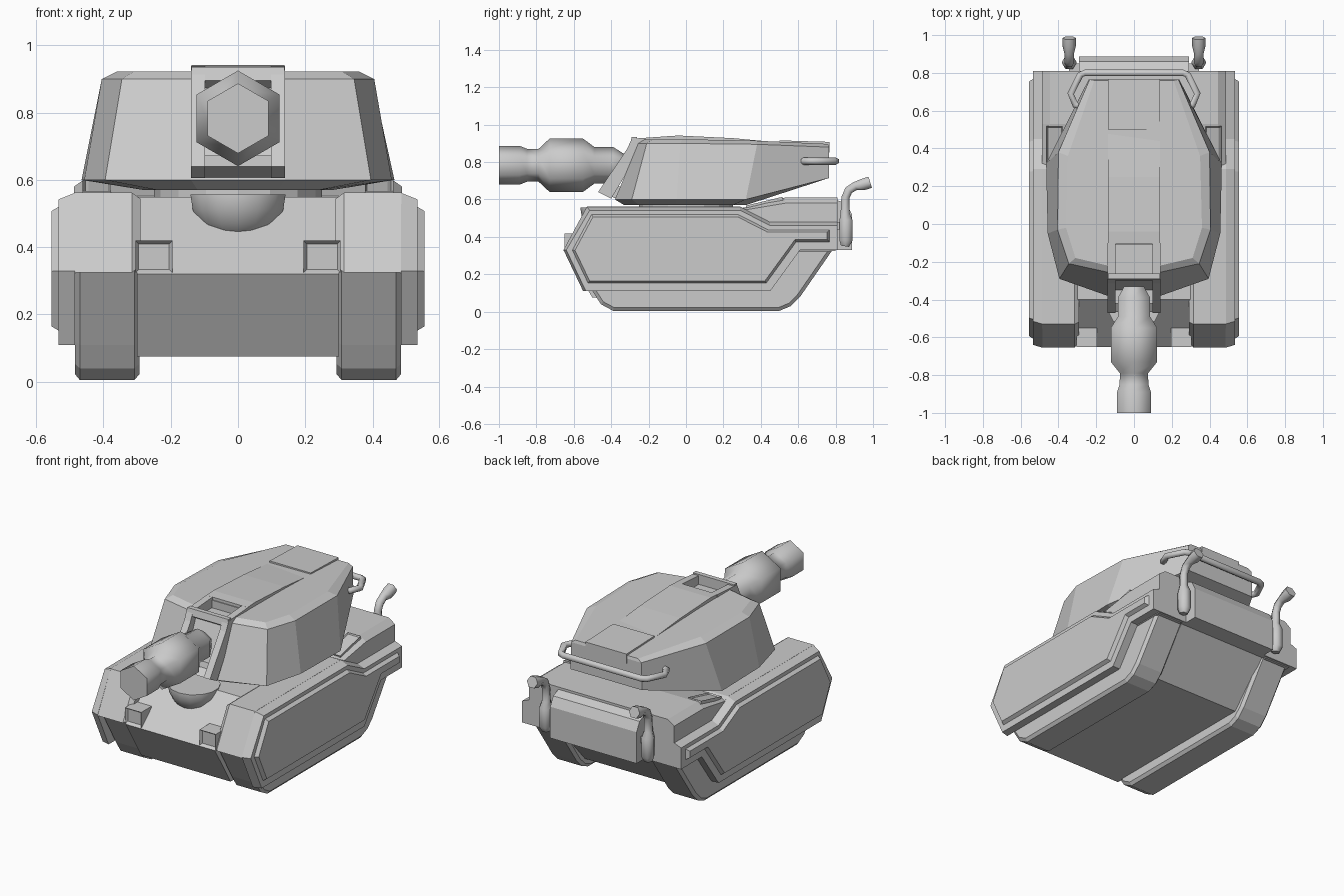
import bpy, bmesh, math
from mathutils import Vector, Matrix

if "Cube" in bpy.data.objects:
    bpy.data.objects.remove(bpy.data.objects["Cube"])

grey = bpy.data.materials.new("matte_grey")
grey.use_nodes = True
grey.diffuse_color = (0.6, 0.6, 0.6, 1)
grey.node_tree.nodes["Principled BSDF"].inputs["Base Color"].default_value = (0.6, 0.6, 0.6, 1)


def finish(name, bm, smooth=False, mirror=False):
    bmesh.ops.recalc_face_normals(bm, faces=bm.faces[:])
    me = bpy.data.meshes.new(name)
    for f in bm.faces:
        f.smooth = smooth and len(f.verts) <= 4
    bm.to_mesh(me)
    bm.free()
    ob = bpy.data.objects.new(name, me)
    bpy.context.collection.objects.link(ob)
    me.materials.append(grey)
    if mirror:
        m = ob.modifiers.new("mirror", 'MIRROR')
        m.use_mirror_merge = False
    return ob


def loft(name, rings, smooth=False, mirror=False):
    """Skin a stack of equal-length rings and cap both ends."""
    bm = bmesh.new()
    rs = [[bm.verts.new(p) for p in r] for r in rings]
    n = len(rs[0])
    for a, b in zip(rs, rs[1:]):
        for i in range(n):
            j = (i + 1) % n
            bm.faces.new((a[i], a[j], b[j], b[i]))
    bm.faces.new(rs[0])
    bm.faces.new(rs[-1])
    return finish(name, bm, smooth, mirror)


def slab(name, sections, **kw):
    """Side profiles in (y, z) placed at given x."""
    return loft(name, [[(x, y, z) for y, z in p] for x, p in sections], **kw)


def inset(poly, d):
    """Shrink a counter-clockwise profile by d."""
    out = []
    for i, p in enumerate(poly):
        p = Vector(p)
        a = (p - Vector(poly[i - 1])).normalized()
        b = (Vector(poly[(i + 1) % len(poly)]) - p).normalized()
        na, nb = Vector((-a.y, a.x)), Vector((-b.y, b.x))
        out.append(tuple(p + (na + nb) * (d / (1 + na.dot(nb)))))
    return out


def tube(name, path, radii, sides, ref, **kw):
    """Tube with varying radius; ref is perpendicular to the whole path."""
    pts, ref, rings = [Vector(p) for p in path], Vector(ref), []
    for i, p in enumerate(pts):
        t = (pts[min(i + 1, len(pts) - 1)] - pts[max(i - 1, 0)]).normalized()
        v = t.cross(ref)
        rings.append([p + radii[i] * (ref * math.cos(k * math.tau / sides) + v * math.sin(k * math.tau / sides))
                      for k in range(sides)])
    return loft(name, rings, smooth=True, **kw)


def recessed_box(name, centre, size, normal, border, depth, tilt=0.0):
    """Box whose face along normal is inset and sunk."""
    bm = bmesh.new()
    bmesh.ops.create_cube(bm, size=1)
    bmesh.ops.scale(bm, vec=size, verts=bm.verts[:])
    bm.normal_update()
    face = [f for f in bm.faces if f.normal.dot(Vector(normal)) > 0.9]
    bmesh.ops.inset_region(bm, faces=face, thickness=border, depth=0)
    bmesh.ops.translate(bm, verts=face[0].verts[:], vec=Vector(normal) * -depth)
    bmesh.ops.transform(bm, matrix=Matrix.Translation(centre) @ Matrix.Rotation(tilt, 4, 'X'), verts=bm.verts[:])
    return finish(name, bm, mirror=True)


# Hull between the tracks
hull = [(-0.65, 0.32), (-0.5, 0.075), (0.55, 0.075), (0.78, 0.33), (0.78, 0.55), (-0.4, 0.55)]
slab("hull", [(-0.3, hull), (0.3, hull)])

# Tracks
track = [(-0.635, 0.34), (-0.5, 0.11), (-0.455, 0.04), (-0.39, 0.005), (0.5, 0.005),
         (0.56, 0.03), (0.61, 0.08), (0.79, 0.34)]
slim = inset(track, 0.018)
slab("track", [(0.293, slim), (0.308, track), (0.47, track), (0.485, slim)], smooth=False, mirror=True)

# Fenders over the tracks
fender = [(-0.655, 0.325), (0.8, 0.325), (0.8, 0.48), (0.45, 0.48), (0.29, 0.562), (-0.53, 0.562)]
slab("fender", [(0.29, inset(fender, 0.018)), (0.315, fender), (0.486, fender)], mirror=True)

# Side skirts with chamfered upper edge, and raised armour panels
skirt = [(-0.655, 0.33), (-0.55, 0.11), (0.45, 0.11), (0.61, 0.33), (0.81, 0.33),
         (0.81, 0.48), (0.45, 0.48), (0.29, 0.562), (-0.53, 0.562)]
outer = [(y + (0.015 if y < -0.5 else 0), z - (0.02 if z > 0.4 else 0)) for y, z in skirt]
slab("side_skirt", [(0.484, skirt), (0.534, outer)], mirror=True)
slab("armour_panel", [(0.53, inset(skirt, 0.04)), (0.555, inset(skirt, 0.055))], mirror=True)

# Raised rear deck and rear box
deck = [(0.29, 0.552), (0.3, 0.33), (0.81, 0.33), (0.81, 0.61), (0.53, 0.61)]
low = [(0.29, 0.54), (0.3, 0.33), (0.81, 0.33), (0.81, 0.58), (0.53, 0.58)]
slab("rear_deck", [(-0.488, low), (-0.445, deck), (0.445, deck), (0.488, low)])
box = [(0.8, 0.33), (0.888, 0.33), (0.888, 0.52), (0.86, 0.575), (0.8, 0.6)]
slab("rear_box", [(-0.29, box), (0.29, box)])
recessed_box("deck_vent", (0.42, 0.42, 0.581), (0.085, 0.2, 0.02), (0, 0, 1), 0.012, 0.012, math.radians(13.4))

# Headlights
recessed_box("headlight", (0.25, -0.6, 0.372), (0.11, 0.1, 0.095), (0, -1, 0), 0.014, 0.015)

# Half ball set in the front slope
bm = bmesh.new()
bmesh.ops.create_uvsphere(bm, u_segments=14, v_segments=10, radius=0.145)
bmesh.ops.bisect_plane(bm, geom=bm.verts[:] + bm.edges[:] + bm.faces[:], plane_co=(0, 0, 0.001),
                       plane_no=(0, 0, 1), clear_outer=True)
bmesh.ops.holes_fill(bm, edges=[e for e in bm.edges if e.is_boundary])
bmesh.ops.translate(bm, verts=bm.verts[:], vec=(0, -0.42, 0.556))
finish("front_ball", bm, smooth=True)

# Turret ring
ring = [(0.25 * math.cos(k * math.tau / 16), 0.25 * math.sin(k * math.tau / 16)) for k in range(16)]
loft("turret_ring", [[(x, y, z) for x, y in ring] for z in (0.53, 0.58)])


# Turret shell: half rings mirrored across the middle
def full(half):
    return half + [(-x, y, z) for x, y, z in reversed(half)]


turret = loft("turret", [full(h) for h in (
    [(0.12, -0.33, 0.57), (0.24, -0.25, 0.57), (0.28, -0.05, 0.57), (0.28, 0.25, 0.57), (0.22, 0.32, 0.57)],
    [(0.14, -0.38, 0.6), (0.395, -0.29, 0.6), (0.457, -0.05, 0.6), (0.465, 0.32, 0.6), (0.24, 0.765, 0.715)],
    [(0.14, -0.255, 0.9), (0.345, -0.21, 0.9), (0.405, -0.03, 0.9), (0.4, 0.38, 0.895), (0.235, 0.765, 0.88)],
    [(0.14, -0.22, 0.922), (0.31, -0.18, 0.922), (0.36, -0.02, 0.922), (0.35, 0.36, 0.915), (0.21, 0.76, 0.897)])])

# Sunken hatch at the front of the turret roof
cut = [(-0.275, 0.875), (-0.11, 0.875), (-0.11, 1.0), (-0.275, 1.0)]
cutter = slab("hatch_cutter", [(-0.098, cut), (0.098, cut)])
cutter.hide_render = True
cutter.hide_set(True)
mod = turret.modifiers.new("hatch", 'BOOLEAN')
mod.operation, mod.solver, mod.object = 'DIFFERENCE', 'EXACT', cutter

# Roof spine, rear plate, and frame rails around the gun
spine = [(-0.105, 0.88), (0.5, 0.88), (0.5, 0.905), (0.25, 0.928), (-0.04, 0.942), (-0.105, 0.938)]
slab("roof_spine", [(-0.138, spine), (0.138, spine)])
plate = [(0.5, 0.87), (0.768, 0.85), (0.768, 0.908), (0.5, 0.916)]
slab("rear_roof_plate", [(-0.138, plate), (0.138, plate)])
rail = [(-0.1, 0.89), (-0.1, 0.938), (-0.29, 0.925), (-0.315, 0.87), (-0.47, 0.64), (-0.4, 0.605), (-0.24, 0.87)]
slab("gun_frame_rail", [(0.098, rail), (0.14, rail)], mirror=True)
bar = [(-0.3, 0.895), (-0.262, 0.87), (-0.262, 0.935), (-0.29, 0.935)]
slab("gun_frame_top", [(-0.138, bar), (0.138, bar)])
sill = [(-0.465, 0.64), (-0.36, 0.6), (-0.34, 0.67), (-0.42, 0.672)]
slab("gun_frame_sill", [(-0.1, sill), (0.1, sill)])

# Six-sided gun barrel
stations = [(-1.0, 0.104), (-0.89, 0.104), (-0.85, 0.088), (-0.79, 0.086), (-0.73, 0.142),
            (-0.55, 0.142), (-0.49, 0.098), (-0.39, 0.098), (-0.33, 0.06)]
tube("gun_barrel", [(0, y, 0.783) for y, r in stations], [r for y, r in stations], 6, (0, 0, 1))

# Grab rail behind the turret
side = [(0.27, 0.62), (0.31, 0.63), (0.335, 0.69), (0.285, 0.79), (0.26, 0.8)]
path = [(x, y, 0.805) for x, y in side] + [(-x, y, 0.805) for x, y in reversed(side)]
tube("rear_grab_rail", path, [0.02] * len(path), 6, (0, 0, 1))

# Exhaust pipes
pipe = [(0.85, 0.35, 0.025), (0.855, 0.38, 0.04), (0.855, 0.49, 0.04), (0.85, 0.53, 0.027),
        (0.852, 0.61, 0.025), (0.87, 0.65, 0.026), (0.905, 0.672, 0.026), (0.945, 0.68, 0.036),
        (0.985, 0.692, 0.036)]
tube("exhaust_pipe", [(0.343, y, z) for y, z, r in pipe], [r for y, z, r in pipe], 6, (1, 0, 0), mirror=True)
bracket = [(0.805, 0.44), (0.85, 0.44), (0.85, 0.48), (0.805, 0.48)]
slab("exhaust_bracket", [(0.285, bracket), (0.345, bracket)], mirror=True)
